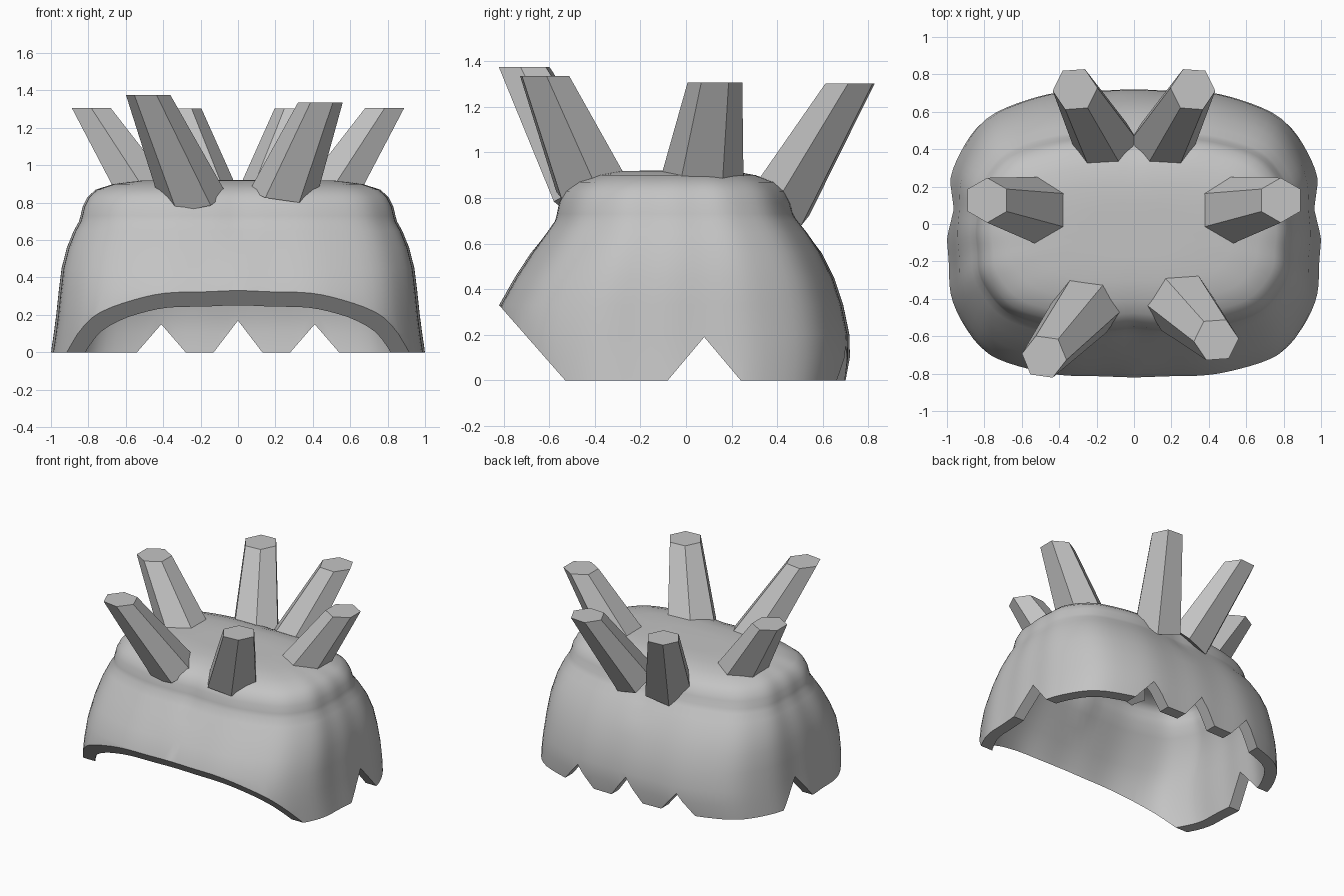
import bpy, bmesh
from math import sin, cos, tau, atan2, exp, radians
from mathutils import Vector

cube = bpy.data.objects.get("Cube")
if cube:
    bpy.data.objects.remove(cube, do_unlink=True)

grey = bpy.data.materials.new("plain grey")
grey.use_nodes = True
colour = (0.55, 0.55, 0.55, 1)
grey.diffuse_color = colour
grey.node_tree.nodes["Principled BSDF"].inputs["Base Color"].default_value = colour


def finish(name, bm):
    bmesh.ops.recalc_face_normals(bm, faces=bm.faces)
    me = bpy.data.meshes.new(name)
    bm.to_mesh(me)
    bm.free()
    ob = bpy.data.objects.new(name, me)
    bpy.context.collection.objects.link(ob)
    return ob


def skin(bm, rings):
    """Join successive closed rings with quads."""
    for lo, hi in zip(rings, rings[1:]):
        n = len(lo)
        for i in range(n):
            j = (i + 1) % n
            bm.faces.new((lo[i], lo[j], hi[j], hi[i]))


# Shell profile: height, half width, front y, back y
PROFILE = [
    (-0.10, 1.0, -0.81, 0.69), (0.0, 1.0, -0.83, 0.705), (0.10, 0.985, -0.85, 0.72),
    (0.20, 0.972, -0.85, 0.717), (0.33, 0.958, -0.82, 0.69), (0.45, 0.943, -0.752, 0.65),
    (0.56, 0.915, -0.68, 0.595), (0.65, 0.878, -0.615, 0.535), (0.70, 0.85, -0.58, 0.495),
    (0.73, 0.842, -0.572, 0.475), (0.78, 0.83, -0.562, 0.462), (0.83, 0.805, -0.537, 0.437),
    (0.87, 0.76, -0.49, 0.39), (0.90, 0.665, -0.41, 0.31), (0.918, 0.52, -0.31, 0.21),
    (0.92, 0.25, -0.18, 0.10)]
SEGS = 112


def shell_ring(bm, z, half, front, back):
    mid, depth = (front + back) / 2, (back - front) / 2
    ring = []
    for i in range(SEGS):
        a = tau * i / SEGS
        c, s = cos(a), sin(a)
        r = (abs(c) ** 3.1 + abs(s) ** 3.1) ** (-1 / 3.1)
        r *= 1 - 0.004 * (1 - cos(16 * a))
        # centre dent of the cap, front and back
        if z > 0.6:
            r *= 1 - 0.03 * exp(-(c / 0.1) ** 2)
        ring.append(bm.verts.new((half * r * c, mid + depth * r * s, z)))
    return ring


bm = bmesh.new()
rings = [shell_ring(bm, *row) for row in PROFILE]
skin(bm, rings)
bm.faces.new(rings[-1])
shell = finish("hood_shell", bm)
solid = shell.modifiers.new("thickness", "SOLIDIFY")
solid.thickness, solid.offset = 0.085, -1
solid.use_even_offset = True


# Cutters: a flat outline pushed along x or y
def prism(name, outline, axis, start, end):
    bm = bmesh.new()
    ends = []
    for d in (start, end):
        ends.append([bm.verts.new((d, u, z) if axis == "x" else (u, d, z)) for u, z in outline])
    skin(bm, ends)
    for ring in ends:
        bm.faces.new(ring)
    ob = finish(name, bm)
    ob.hide_render = True
    return ob


cutters = [prism("brim_cutter", [(-2, -0.5), (1.5, -0.5), (1.5, 0), (-0.53, 0),
                                 (-1, 0.535), (-2, 0.535)], "x", -2, 2)]


def notch(name, centre, width, height, axis, start, end):
    slope = width / height
    low = width + 0.05 * slope
    cutters.append(prism(name, [(centre - low, -0.05), (centre + low, -0.05), (centre, height)],
                         axis, start, end))


notch("side_notch_cutter", 0.08, 0.16, 0.19, "x", -1.5, 1.5)
for x, h in ((-0.41, 0.15), (0, 0.17), (0.41, 0.15)):
    notch("back_notch_cutter", x, 0.13, h, "y", 0.3, 1.5)

for cutter in cutters:
    mod = shell.modifiers.new("cut", "BOOLEAN")
    mod.operation, mod.solver, mod.object = "DIFFERENCE", "EXACT", cutter

# Bake the cuts and drop the cutters
bpy.context.view_layer.update()
baked = bpy.data.meshes.new_from_object(shell.evaluated_get(bpy.context.evaluated_depsgraph_get()))
shell.modifiers.clear()
shell.data = baked
for cutter in cutters:
    bpy.data.objects.remove(cutter, do_unlink=True)
baked.shade_smooth()
baked.set_sharp_from_angle(angle=radians(38))
baked.materials.clear()
baked.materials.append(grey)


# Spikes: tapered hexagons with level tips, roots sunk deeper on the outer side
def spike(name, tip, root, root_radius, drop, turn):
    tip, root = Vector(tip), Vector(root)
    outward = atan2(tip.y - root.y, tip.x - root.x)
    bm = bmesh.new()
    low, high = [], []
    for i in range(6):
        a = tau * i / 6 + radians(turn)
        d = Vector((cos(a), sin(a), 0))
        top, base = tip + d * 0.12, root + d * root_radius
        z = 0.88 - drop * (1 + cos(a - outward)) / 2
        low.append(bm.verts.new(top.lerp(base, (top.z - z) / (top.z - base.z))))
        high.append(bm.verts.new(top))
    skin(bm, [low, high])
    bm.faces.new(low)
    bm.faces.new(high)
    finish(name, bm).data.materials.append(grey)


spike("front_right_spike", (-0.48, -0.71, 1.375), (-0.27, -0.46, 0.9), 0.18, 0.13, -8)
spike("front_left_spike", (0.44, -0.62, 1.335), (0.26, -0.43, 0.9), 0.18, 0.08, 4)
for side, s in (("left", 1), ("right", -1)):
    spike(side + "_spike", (s * 0.785, 0.127, 1.307), (s * 0.52, 0.072, 0.9), 0.18, 0.06, 30)
    spike("back_" + side + "_spike", (s * 0.315, 0.72, 1.303), (s * 0.18, 0.48, 0.9),
          0.165, 0.2, -4 * s)
